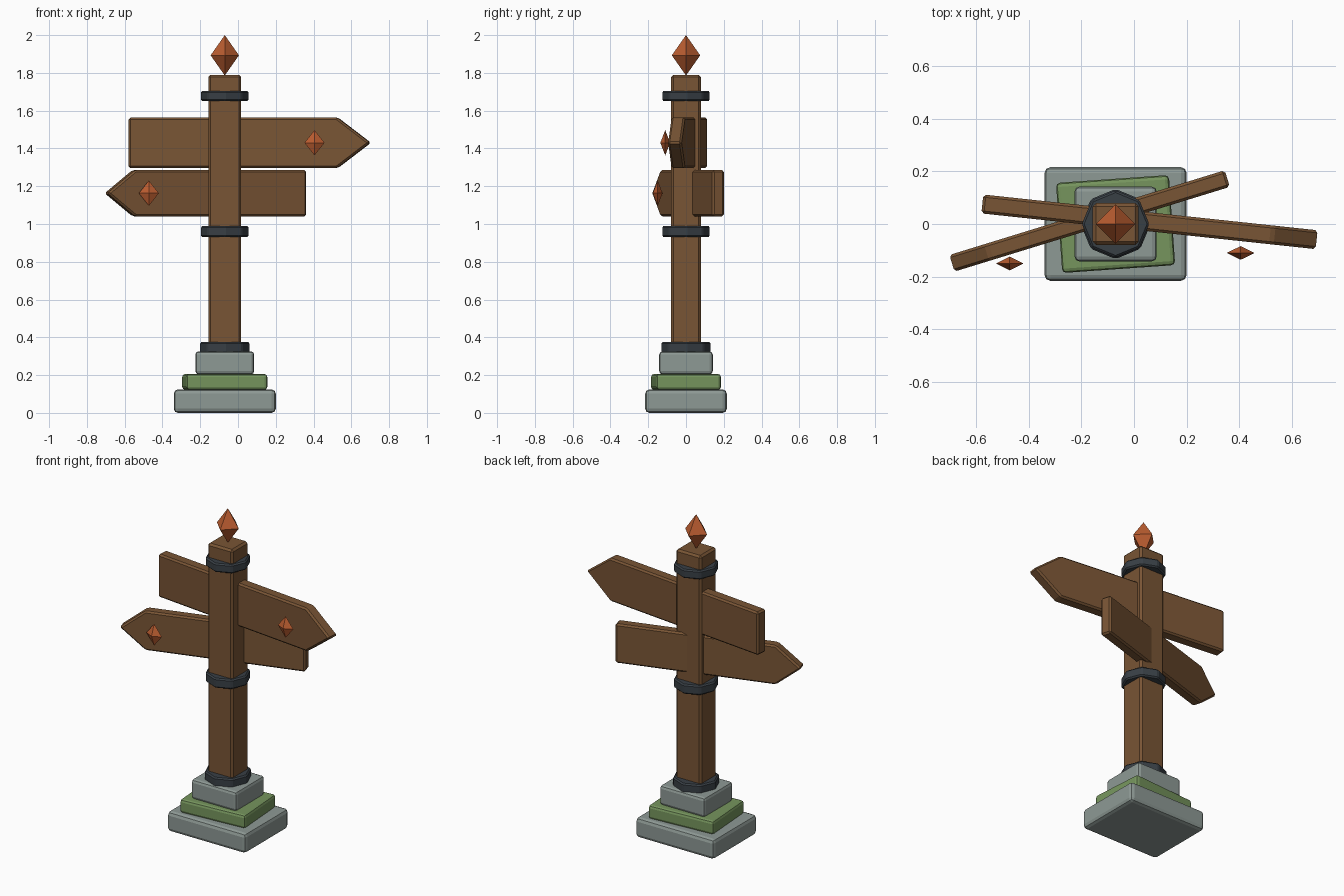
import bpy, bmesh
from math import radians
from mathutils import Matrix

if "Cube" in bpy.data.objects:
    bpy.data.objects.remove(bpy.data.objects["Cube"])

CX = -0.07  # axis of the post


def material(name, rgb):
    m = bpy.data.materials.new(name)
    m.diffuse_color = (*rgb, 1)
    m.use_nodes = True
    m.node_tree.nodes["Principled BSDF"].inputs["Base Color"].default_value = m.diffuse_color
    return m


STONE = material("stone", (0.27, 0.32, 0.30))
MOSS = material("moss", (0.18, 0.30, 0.11))
WOOD = material("wood", (0.19, 0.09, 0.035))
IRON = material("iron", (0.04, 0.05, 0.06))
COPPER = material("copper", (0.50, 0.11, 0.03))


def finish(name, bm, mat, loc, angle=0, bevel=0, segments=1):
    """Turn a bmesh into a placed object, optionally with bevelled edges."""
    bmesh.ops.recalc_face_normals(bm, faces=bm.faces)
    me = bpy.data.meshes.new(name)
    bm.to_mesh(me)
    bm.free()
    me.materials.append(mat)
    ob = bpy.data.objects.new(name, me)
    bpy.context.collection.objects.link(ob)
    ob.location = loc
    ob.rotation_euler.z = radians(angle)
    if bevel:
        mod = ob.modifiers.new("bevel", 'BEVEL')
        mod.width, mod.segments = bevel, segments
        mod.limit_method = 'ANGLE'
        mod.angle_limit = radians(30)
    return ob


def block(name, sx, sy, z0, z1, mat, bevel, angle=0, segments=1):
    bm = bmesh.new()
    bmesh.ops.create_cube(bm, size=1, matrix=Matrix.Diagonal((sx, sy, z1 - z0, 1)))
    finish(name, bm, mat, (CX, 0, (z0 + z1) / 2), angle, bevel, segments)


def collar(name, r, z0, z1):
    bm = bmesh.new()
    bmesh.ops.create_cone(bm, cap_ends=True, segments=8, radius1=r, radius2=r, depth=z1 - z0)
    finish(name, bm, IRON, (CX, 0, (z0 + z1) / 2), 0, 0.008)


def gem(name, loc, rx, ry, rz):
    """Octahedron with its corners on the axes."""
    bm = bmesh.new()
    ring = [bm.verts.new(p) for p in ((rx, 0, 0), (0, ry, 0), (-rx, 0, 0), (0, -ry, 0))]
    for z in (rz, -rz):
        tip = bm.verts.new((0, 0, z))
        for i in range(4):
            bm.faces.new((ring[i], ring[(i + 1) % 4], tip))
    finish(name, bm, COPPER, loc)


def sign(name, tail, neck, tip, height, thick, loc, angle):
    """Arrow board: outline in xz, extruded along y, pointing from tail to tip."""
    h = height / 2
    outline = [(tail, -h), (neck, -h), (tip, 0), (neck, h), (tail, h)]
    bm = bmesh.new()
    face = bm.faces.new([bm.verts.new((x, -thick / 2, z)) for x, z in outline])
    ext = bmesh.ops.extrude_face_region(bm, geom=[face])
    verts = [g for g in ext["geom"] if isinstance(g, bmesh.types.BMVert)]
    bmesh.ops.translate(bm, verts=verts, vec=(0, thick, 0))
    finish(name, bm, WOOD, loc, angle, 0.01)


# stepped plinth
block("base_slab", 0.54, 0.432, 0.0, 0.124, STONE, 0.022, 0, 2)
block("mossy_slab", 0.43, 0.343, 0.122, 0.206, MOSS, 0.016, 4, 2)
block("top_slab", 0.312, 0.284, 0.204, 0.326, STONE, 0.018, 0, 2)

# post and its iron collars
block("post", 0.174, 0.158, 0.30, 1.79, WOOD, 0.012)
collar("bottom_collar", 0.133, 0.31, 0.375)
collar("middle_collar", 0.128, 0.93, 0.99)
collar("top_collar", 0.128, 1.65, 1.705)
gem("finial", (CX, 0, 1.893), 0.075, 0.075, 0.107)

# arrow boards, crossing inside the post
sign("upper_sign", -0.509, 0.60, 0.776, 0.268, 0.072, (CX, 0.022, 1.43), -6.1)
sign("lower_sign", 0.444, -0.505, -0.658, 0.244, 0.066, (CX, 0.042, 1.163), 17.1)

# studs in front of the boards
gem("upper_stud", (0.405, -0.11, 1.43), 0.053, 0.026, 0.067)
gem("lower_stud", (-0.472, -0.15, 1.163), 0.053, 0.026, 0.067)
